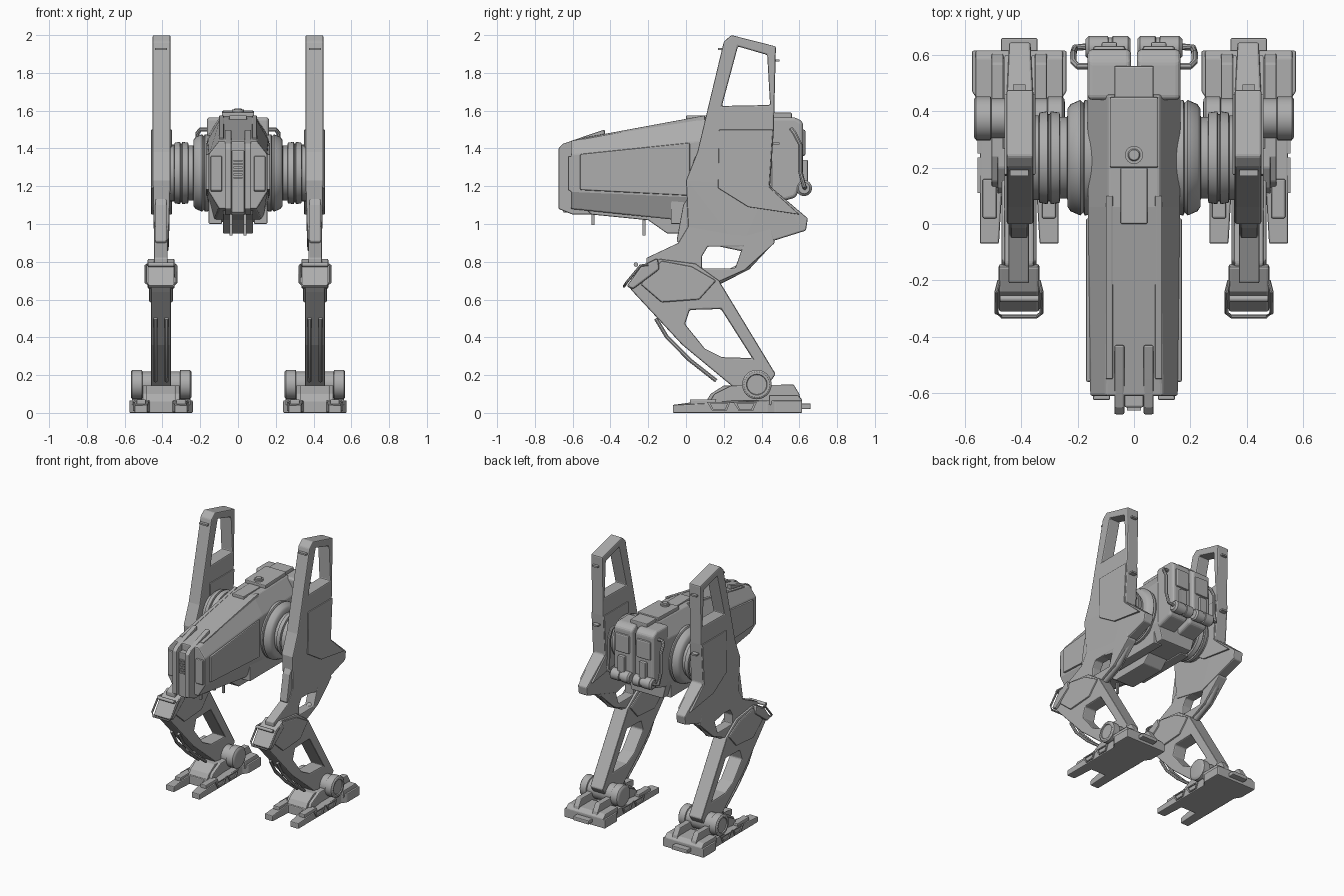
import bpy, bmesh, math
from mathutils import Vector

if "Cube" in bpy.data.objects:
    bpy.data.objects.remove(bpy.data.objects["Cube"])

grey = bpy.data.materials.new("hull grey")
grey.diffuse_color = (0.42, 0.42, 0.42, 1)
grey.use_nodes = True
grey.node_tree.nodes["Principled BSDF"].inputs["Base Color"].default_value = grey.diffuse_color


def finish(bm, name, bevel=0, mirror=False, smooth=False, segs=2):
    bmesh.ops.recalc_face_normals(bm, faces=bm.faces)
    me = bpy.data.meshes.new(name)
    bm.to_mesh(me)
    bm.free()
    me.materials.append(grey)
    if smooth:
        me.polygons.foreach_set("use_smooth", [True] * len(me.polygons))
        me.set_sharp_from_angle(angle=math.radians(35))
    ob = bpy.data.objects.new(name, me)
    bpy.context.collection.objects.link(ob)
    if bevel:
        m = ob.modifiers.new("bevel", 'BEVEL')
        m.width, m.segments, m.limit_method = bevel, segs, 'ANGLE'
        m.angle_limit = math.radians(30)
    if mirror:
        m = ob.modifiers.new("mirror", 'MIRROR')
        m.use_mirror_merge = False
    return ob


def prism(name, pts, lo, hi, axis='x', hole=None, bevel=0.006, mirror=True, adjust=None, segs=2):
    """Extrude a 2D outline (with optional hole) along an axis."""
    place = {'x': lambda p, t: (t, p[0], p[1]), 'y': lambda p, t: (p[0], t, p[1]),
             'z': lambda p, t: (p[0], p[1], t)}[axis]
    bm = bmesh.new()
    loops = []
    for ring in [pts] + ([hole] if hole else []):
        loops.append([(bm.verts.new(place(p, lo)), bm.verts.new(place(p, hi))) for p in ring])
    twin = {a: b for lp in loops for a, b in lp}
    if hole:
        edges = [bm.edges.new((lp[i - 1][0], lp[i][0])) for lp in loops for i in range(len(lp))]
        bmesh.ops.triangle_fill(bm, use_beauty=True, use_dissolve=False, edges=edges)
    else:
        bm.faces.new([a for a, b in loops[0]])
    for f in list(bm.faces):
        bm.faces.new([twin[v] for v in reversed(f.verts)])
    for lp in loops:
        for i in range(len(lp)):
            (a, b), (c, d) = lp[i - 1], lp[i]
            bm.faces.new((a, c, d, b))
    if adjust:
        for v in bm.verts:
            adjust(v.co)
    return finish(bm, name, bevel, mirror, segs=segs)


def box(name, x, y, z, **kw):
    return prism(name, [(y[0], z[0]), (y[1], z[0]), (y[1], z[1]), (y[0], z[1])], x[0], x[1], **kw)


def loft(name, rings, smooth=False, **kw):
    bm = bmesh.new()
    vs = [[bm.verts.new(p) for p in r] for r in rings]
    n = len(vs[0])
    for r, s in zip(vs, vs[1:]):
        for i in range(n):
            bm.faces.new((r[i - 1], r[i], s[i], s[i - 1]))
    bm.faces.new(vs[0])
    bm.faces.new(vs[-1])
    return finish(bm, name, smooth=smooth, **kw)


def lathe(name, prof, centre, axis='x', n=48, mirror=True):
    """Turn (position, radius) pairs around an axis."""
    rings = []
    for t, r in prof:
        ring = []
        for i in range(n):
            a = 2 * math.pi * i / n
            c, s = r * math.cos(a), r * math.sin(a)
            ring.append((t, centre[0] + c, centre[1] + s) if axis == 'x'
                        else (centre[0] + c, centre[1] + s, t))
        rings.append(ring)
    return loft(name, rings, smooth=True, mirror=mirror)


def tube(name, path, r, n=8):
    rings = []
    pts = [Vector(p) for p in path]
    for i, p in enumerate(pts):
        d = (pts[min(i + 1, len(pts) - 1)] - pts[max(i - 1, 0)]).normalized()
        u = d.cross(Vector((0.31, 0.52, 0.79))).normalized()
        w = d.cross(u)
        rings.append([p + r * (u * math.cos(2 * math.pi * k / n) + w * math.sin(2 * math.pi * k / n))
                      for k in range(n)])
    return loft(name, rings, smooth=True, mirror=True)


# ---- hull: eight-sided sections lofted front to back
def section(y, tw, zt, w, zs, zl, bw, zb):
    half = [(tw, zt), (w, zs), (w, zl), (bw, zb)]
    return [(x, y, z) for x, z in half] + [(-x, y, z) for x, z in reversed(half)]


loft("hull", [section(-0.61, .10, 1.44, .155, 1.37, 1.17, .10, 1.08),
              section(0.06, .09, 1.565, .163, 1.44, 1.14, .13, 1.01),
              section(0.46, .09, 1.575, .165, 1.46, 1.14, .13, 1.01)], bevel=.008)
prism("hull_side_panel", [(-.56, 1.37), (.02, 1.43), (.02, 1.15), (-.56, 1.18)], .14, .17)
prism("hull_brow", [(-.55, 1.455), (.10, 1.575), (.10, 1.54), (-.55, 1.42)], .075, .10, bevel=.004)
prism("spine_cover", [(.20, 1.54), (.20, 1.592), (.45, 1.60), (.45, 1.54)], -.086, .086, mirror=False)
box("spine_tail", (-.07, .07), (.44, .56), (1.5, 1.59), mirror=False)
box("spine_plate", (-.048, .048), (0, .2), (1.53, 1.575), mirror=False)
lathe("spine_hatch", [(1.58, .032), (1.605, .032), (1.605, .022), (1.612, .018)], (0, .245), 'z', 24, False)

# ---- nose with two prongs and a vent between
prism("nose_prong", [(-.675, 1.40), (-.65, 1.425), (-.55, 1.46), (-.43, 1.50), (-.43, 1.05),
                     (-.60, 1.05), (-.675, 1.08)], .034, .07)
box("nose_core", (-.034, .034), (-.65, -.5), (1.06, 1.39), mirror=False)
for i in range(6):
    box("nose_slat", (-.024, .024), (-.662, -.64), (1.24 + i * .018, 1.25 + i * .018), bevel=0, mirror=False)
prism("cheek_plate", [(-.625, 1.36), (-.59, 1.36), (-.59, 1.16), (-.625, 1.18)], .085, .145)

# ---- keel and underside
prism("keel", [(-.55, 1.10), (-.5, 1.05), (-.2, 1.02), (-.1, .95), (.2, .95), (.28, 1.03), (.28, 1.1)],
      -.08, .08, mirror=False)
box("belly_block", (.085, .155), (-.08, .40), (1.0, 1.14))
box("keel_pin", (.03, .045), (-.50, -.485), (.995, 1.08), bevel=0)
box("keel_front_pin", (.03, .045), (-.23, -.215), (.94, 1.05), bevel=0)

# ---- rear packs with tanks and pipes
prism("rear_pack", [(.44, 1.565), (.58, 1.565), (.62, 1.54), (.62, 1.22), (.58, 1.14), (.44, 1.10)],
      .01, .165, bevel=.018, segs=3)
box("rear_pack_panel", (.03, .145), (.6, .632), (1.36, 1.50), bevel=.01)
box("rear_pack_strap", (.06, .115), (.6, .645), (1.2, 1.34))
lathe("rear_tank", [(.012, .032), (.022, .042), (.075, .042), (.078, .036), (.09, .036), (.093, .042),
                    (.16, .042), (.172, .03)], (.625, 1.19), n=24)
tube("rear_pipe", [(.15, .56, 1.50), (.20, .56, 1.50), (.215, .575, 1.48), (.215, .605, 1.42),
                   (.215, .605, 1.28), (.21, .625, 1.20), (.16, .63, 1.19)], .012)

# ---- hip joints
lathe("hip_joint", [(.14, .20), (.175, .205), (.18, .195), (.19, .205), (.225, .19), (.235, .175),
                    (.237, .145), (.262, .145), (.264, .16), (.295, .165), (.298, .155), (.304, .155),
                    (.307, .165), (.335, .16), (.338, .15), (.37, .15)], (.235, 1.27))


# ---- upper leg armour fin, pinched at the tail and bottom
def pinch(co):
    if co.y > .6 or co.z < .93:
        co.x = .407 + (co.x - .407) * .8


prism("leg_fin", [(.20, 1.965), (.24, 2.0), (.476, 1.94), (.465, 1.5), (.445, 1.20), (.645, 1.03),
                  (.635, .965), (.29, .857), (.015, .915), (0, 1.23), (.06, 1.38)], .357, .452,
      hole=[(.275, 1.94), (.43, 1.895), (.445, 1.63), (.19, 1.625)], adjust=pinch, bevel=.008)
panel = [(.175, 1.50), (.46, 1.50), (.44, 1.195), (.60, 1.05), (.33, 1.09), (.17, 1.19)]
prism("fin_outer_panel", panel, .44, .46, bevel=.004)
prism("fin_inner_panel", panel, .35, .365, bevel=.004)
for z in (1.42, 1.86):
    box("fin_lug", (.385, .43), (.455, .495), (z, z + .012), bevel=0)
box("fin_light_slot", (.375, .44), (.17, .25), (1.92, 1.932), bevel=0)

# ---- thigh link and its rear strut
prism("thigh_link", [(.02, 1.0), (-.04, .90), (-.21, .82), (-.21, .72), (.0, .66), (.165, .69), (.31, .755),
                     (.47, .90), (.45, 1.0)], .372, .445,
      hole=[(.115, .88), (.085, .83), (.085, .765), (.26, .765), (.30, .88)])
prism("thigh_front_plate", [(.01, 1.14), (-.015, 1.10), (-.05, .91), (-.02, .88), (.05, .90), (.05, 1.14)],
      .378, .438)
tube("thigh_piston", [(.407, .43, .90), (.407, .32, .78), (.407, .17, .705)], .026, 12)

# ---- shin with window, knee cap and guard loop
prism("shin", [(-.14, .815), (-.225, .76), (-.305, .67), (-.28, .64), (-.02, .36), (.27, .12), (.40, .10),
               (.475, .205), (.175, .70), (.05, .79)], .355, .46,
      hole=[(.02, .545), (.185, .55), (.35, .29), (.19, .295), (.10, .34), (-.005, .47)], bevel=.008)
prism("knee_plate", [(-.13, .805), (.03, .775), (.16, .70), (.07, .60), (-.13, .585), (-.24, .68)],
      .345, .47, bevel=.008)
prism("knee_cap", [(-.15, .82), (-.24, .775), (-.315, .67), (-.28, .655), (-.14, .76)], .335, .48, bevel=.01)
tube("knee_loop", [(.338, -.20, .785), (.328, -.24, .78), (.328, -.315, .69), (.345, -.328, .67),
                   (.47, -.328, .67), (.488, -.315, .69), (.488, -.24, .78), (.478, -.20, .785)], .007)
lathe("knee_pin", [(.338, .012), (.476, .012)], (-.265, .785), n=12)
for x in (.378, .437):
    tube("shin_cable", [(x, -.16, .50), (x, -.10, .40), (x, .02, .28), (x, .16, .17)], .011)

# ---- ankle
lathe("ankle_drum", [(.245, .055), (.247, .068), (.255, .078), (.305, .078), (.308, .07), (.506, .07),
                     (.509, .078), (.56, .078), (.567, .068), (.567, .055), (.56, .052)], (.375, .15), n=32)
for lo, hi in ((.308, .352), (.463, .506)):
    prism("ankle_bracket", [(.12, .05), (.15, .10), (.24, .145), (.57, .15), (.60, .10), (.61, .05)], lo, hi)
prism("ankle_front_block", [(.10, .05), (.13, .10), (.20, .145), (.27, .145), (.27, .05)], .33, .485)

# ---- forked foot
C = .407
half = [(.168, .615), (.168, .47), (.14, .43), (.14, -.07), (.072, -.07), (.062, .10)]


def toe(co):
    if co.z > .03:
        co.z = .042 if co.y < 0 else .066


prism("foot", [(C + x, y) for x, y in half] + [(C - x, y) for x, y in reversed(half)], 0, .06, axis='z',
      adjust=toe)
prism("heel_block", [(.44, .04), (.44, .095), (.59, .095), (.615, .07), (.615, .04)], C - .155, C + .155)
box("heel_tab", (C - .065, C + .065), (.60, .66), (.02, .05))
for lo, hi in ((C - .148, C - .138), (C + .138, C + .148)):
    for y in (.11, .25):
        prism("foot_side_frame", [(y, .058), (y + .125, .058), (y + .105, .01), (y + .03, .01)], lo, hi,
              hole=[(y + .02, .05), (y + .11, .05), (y + .095, .018), (y + .035, .018)], bevel=0)
for x in (C - .105, C + .105):
    box("toe_pad", (x - .025, x + .025), (.02, .16), (.04, .072))
